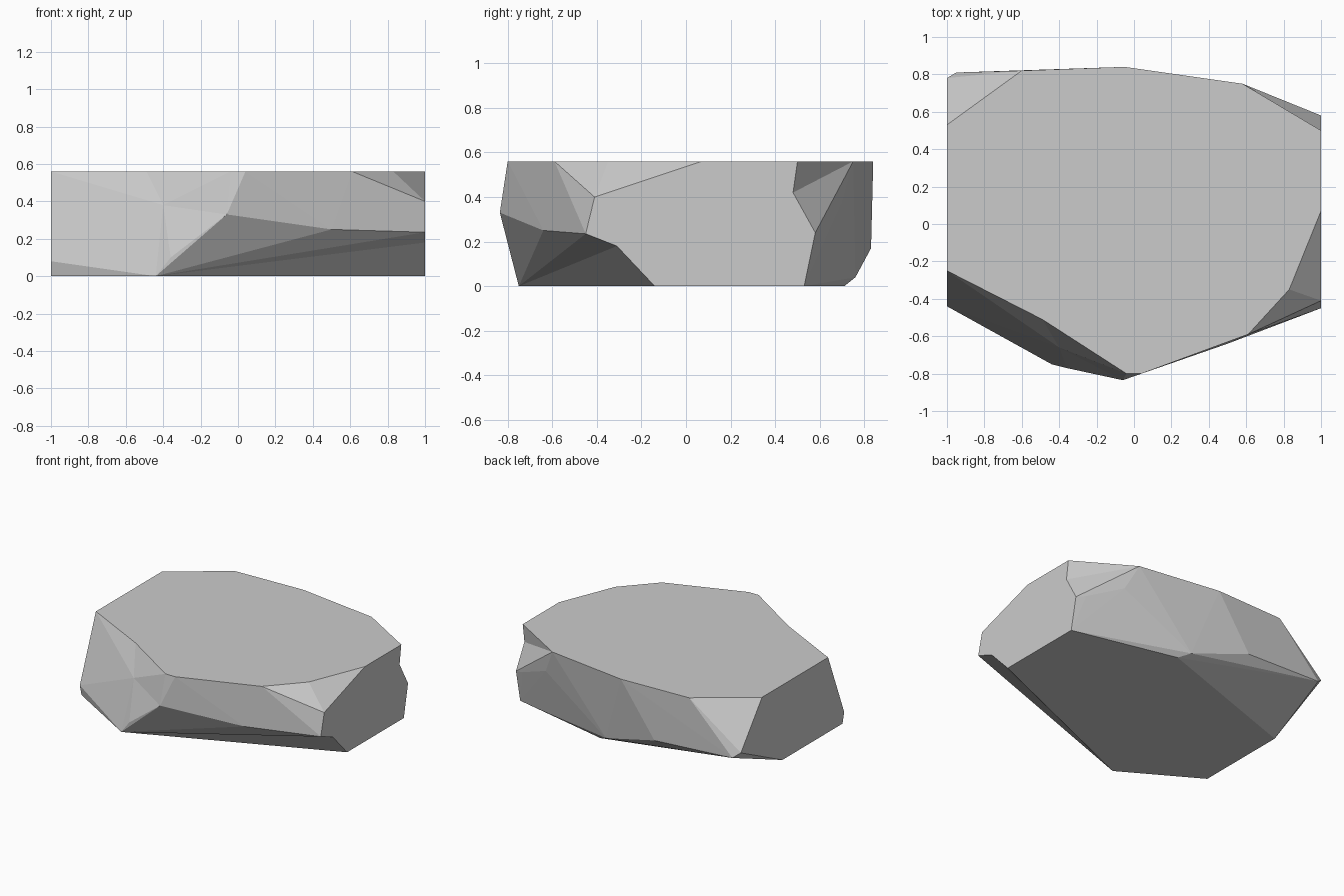
import bpy, bmesh
from mathutils import Vector

if "Cube" in bpy.data.objects:
    bpy.data.objects.remove(bpy.data.objects["Cube"])

H = 0.56

# flat top and flat base outlines
top = [(-1, -.25), (-.49, -.57), (-.04, -.80), (.04, -.80), (.61, -.59), (.83, -.35),
       (1, .07), (1, .50), (.58, .75), (-.05, .84), (-.6, .82), (-1, .53)]
base = [(1, -.14), (1, .53), (.21, .71), (-1, .29), (-1, -.42), (-.44, -.75)]

# corners around the flanks
flank = [(-1, -.44, .08), (-.36, -.77, .10), (-.06, -.835, .33), (-.4, -.71, .38),
         (.5, -.64, .25), (.88, -.48, .23), (1, -.45, .235), (1, -.41, .40),
         (1, -.39, .18), (.4, -.61, .18),
         (1, .58, .24), (1, .56, .42), (.93, .605, .26), (.67, .70, .375),
         (.13, .76, .04), (-.32, .83, .17), (-1, .78, .24), (-.95, .81, .20)]

# chipped spots: hull corner -> pushed-in position
chips = [((-.49, -.57, H), (-.49, -.51, H)),
         ((-.4, -.71, .38), (-.4, -.66, .38)),
         ((1, -.39, .18), (1, -.31, .18)),
         ((.4, -.61, .18), (.4, -.54, .18)),
         ((1, .56, .42), (1, .48, .42))]

# rock: hull of the corners with coplanar facets merged
bm = bmesh.new()
for p in [(x, y, H) for x, y in top] + [(x, y, 0) for x, y in base] + flank:
    bm.verts.new(p)
res = bmesh.ops.convex_hull(bm, input=bm.verts[:])
loose = [v for v in bm.verts if not v.link_faces]
bmesh.ops.delete(bm, geom=loose, context='VERTS')
bmesh.ops.dissolve_limit(bm, angle_limit=0.01, verts=bm.verts[:], edges=bm.edges[:])

# push the chipped corners inward
for a, b in chips:
    v = min(bm.verts, key=lambda q: (q.co - Vector(a)).length)
    if (v.co - Vector(a)).length < 0.01:
        v.co = b
bmesh.ops.triangulate(bm, faces=[f for f in bm.faces if len(f.verts) > 3])
bmesh.ops.recalc_face_normals(bm, faces=bm.faces[:])

me = bpy.data.meshes.new("rock")
bm.to_mesh(me)
bm.free()
rock = bpy.data.objects.new("rock", me)
bpy.context.collection.objects.link(rock)
